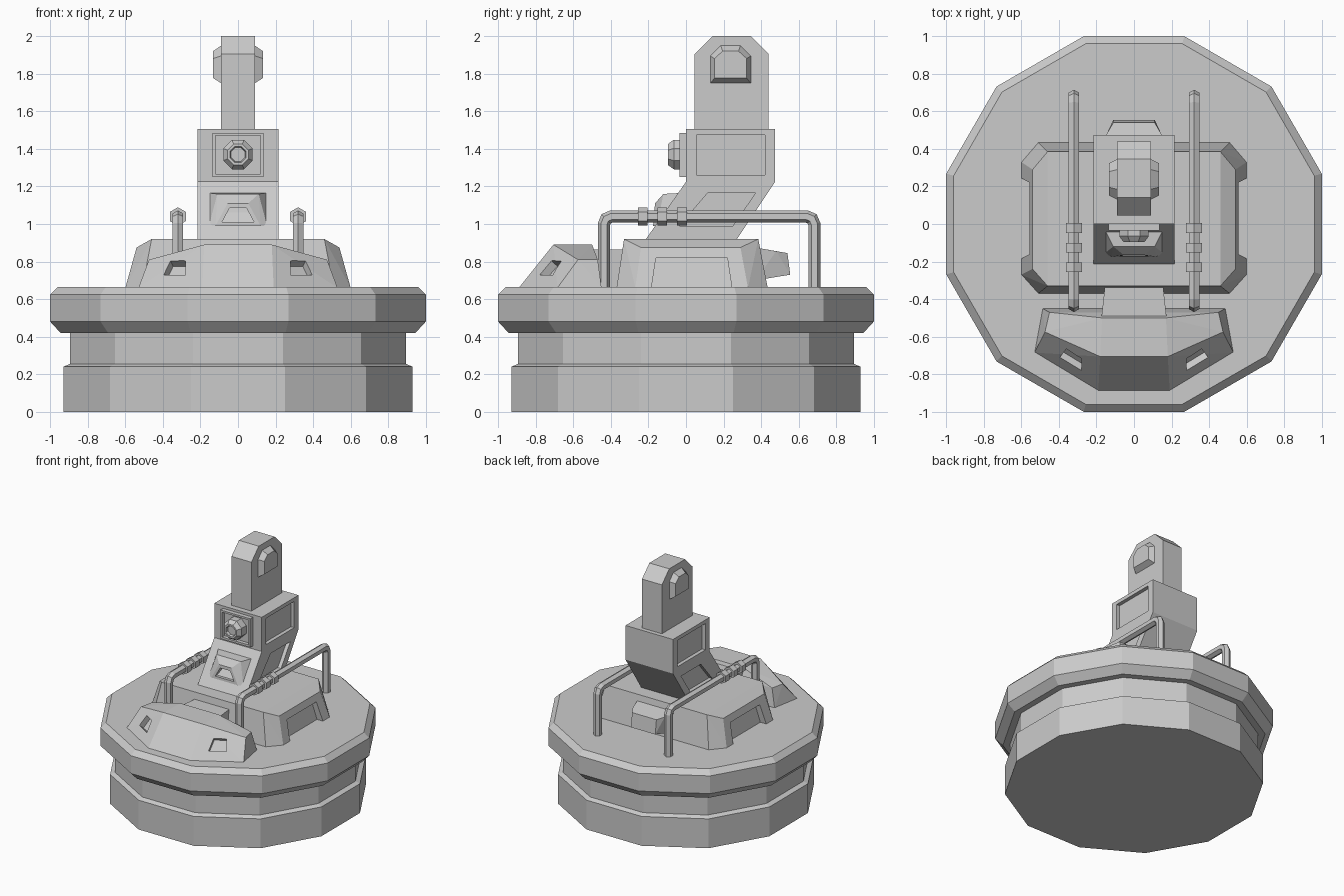
import bpy, bmesh, math
from mathutils import Vector

if "Cube" in bpy.data.objects:
    bpy.data.objects.remove(bpy.data.objects["Cube"])


def finish(name, bm):
    bmesh.ops.recalc_face_normals(bm, faces=bm.faces)
    me = bpy.data.meshes.new(name)
    bm.to_mesh(me)
    bm.free()
    ob = bpy.data.objects.new(name, me)
    bpy.context.collection.objects.link(ob)
    return ob


def flip(pts):
    return [(-x, y, z) for x, y, z in pts]


def hull(name, pts):
    """Convex solid around a few points."""
    bm = bmesh.new()
    for p in pts:
        bm.verts.new(p)
    r = bmesh.ops.convex_hull(bm, input=bm.verts)
    junk = [v for v in r["geom_interior"] if isinstance(v, bmesh.types.BMVert)]
    bmesh.ops.delete(bm, geom=junk, context='VERTS')
    bmesh.ops.dissolve_limit(bm, angle_limit=0.01, verts=bm.verts, edges=bm.edges)
    return finish(name, bm)


def sym(name, half):
    return hull(name, half + flip(half))


def loft(name, rings):
    """Skin closed rings and cap both ends."""
    bm = bmesh.new()
    vs = [[bm.verts.new(p) for p in r] for r in rings]
    n = len(rings[0])
    for a, b in zip(vs, vs[1:]):
        for i in range(n):
            j = (i + 1) % n
            bm.faces.new((a[i], a[j], b[j], b[i]))
    bm.faces.new(vs[0])
    bm.faces.new(vs[-1])
    return finish(name, bm)


def prism(name, profile, x):
    """Extrude a (y, z) profile across the width."""
    return loft(name, [[(s * x, y, z) for y, z in profile] for s in (-1, 1)])


def cut(ob, pts, out, inn, sides=(1, -1)):
    """Sink a recess: outline pts pushed out and in along two vectors."""
    solid = [tuple(Vector(p) + Vector(v)) for v in (out, inn) for p in pts]
    for s in sides:
        c = hull("cutter", solid if s > 0 else flip(solid))
        c.hide_render = True
        m = ob.modifiers.new("recess", 'BOOLEAN')
        m.operation, m.solver, m.object = 'DIFFERENCE', 'EXACT', c
        bpy.context.view_layer.objects.active = ob
        bpy.ops.object.modifier_apply(modifier=m.name)
        bpy.data.objects.remove(c)


def sweep(name, path, r, x):
    """Six-sided tube along a (y, z) path at the given x."""
    P = [Vector(p) for p in path]
    rings = []
    for i, p in enumerate(P):
        d1 = (P[i] - P[i - 1]).normalized() if i else (P[1] - P[0]).normalized()
        d2 = (P[i + 1] - P[i]).normalized() if i < len(P) - 1 else d1
        t = (d1 + d2).normalized()
        nrm = Vector((-t.y, t.x)) / t.dot(d1)
        ring = []
        for k in range(6):
            a = math.radians(60 * k)
            q = p + nrm * r * math.cos(a)
            ring.append((x + r * math.sin(a), q.x, q.y))
        rings.append(ring)
    return loft(name, rings)


# Twelve-sided stepped base
profile = [(.93, 0), (.93, .24), (.895, .255), (.895, .42), (.945, .42),
           (1, .48), (1, .625), (.96, .665)]
loft("base", [[(w / math.cos(math.radians(15)) * math.cos(math.radians(15 + 30 * k)),
                w / math.cos(math.radians(15)) * math.sin(math.radians(15 + 30 * k)), z)
               for k in range(12)] for w, z in profile])

# Central housing with side recesses
housing = sym("housing", [(.51, -.37, .66), (.6, -.27, .66), (.6, .33, .66), (.51, .435, .66),
                          (.46, -.33, .92), (.54, -.24, .875), (.54, .29, .875), (.46, .385, .92)])
cut(housing, [(.6, -.19, .62), (.6, .25, .62), (.555, .22, .82), (.555, -.16, .82)],
    (.1, 0, 0), (-.045, 0, 0))

# Front pod with two vents
pod = sym("front_pod", [(.19, -.89, .66), (.53, -.685, .66), (.487, -.45, .66), (.17, -.485, .66),
                        (.18, -.706, .89), (.474, -.575, .81), (.45, -.47, .81), (.17, -.5, .89)])
cut(pod, [(.28, -.715, .8), (.36, -.665, .8), (.395, -.71, .725), (.28, -.78, .725)],
    (.025, -.05, .05), (-.015, .03, -.025))

# Pod connector and rear vent block
sym("pod_connector", [(.175, -.51, .66), (.175, -.51, .865), (.155, -.33, .66), (.155, -.33, .865)])
sym("rear_block", [(.17, .37, .70), (.17, .37, .875), (.145, .48, .855),
                   (.11, .54, .845), (.11, .555, .73)])

# Leaning tower with recessed panels
tower = prism("tower", [(-.22, .91), (.265, .91), (.475, 1.225), (.475, 1.505),
                        (0, 1.505), (0, 1.225)], .215)
cut(tower, [(.215, .055, 1.26), (.215, .42, 1.26), (.215, .42, 1.475), (.215, .055, 1.475)],
    (.05, 0, 0), (-.03, 0, 0))
cut(tower, [(.215, -.035, .99), (.215, .25, .99), (.215, .37, 1.165), (.215, .115, 1.165)],
    (.05, 0, 0), (-.03, 0, 0))

# Framed sensor on the tower front
frame = sym("sensor_frame", [(.135, .01, 1.25), (.135, .01, 1.485),
                             (.135, -.035, 1.25), (.135, -.035, 1.485)])
cut(frame, [(x, -.035, z) for x in (-.12, .12) for z in (1.267, 1.47)],
    (0, -.05, 0), (0, .03, 0), (1,))


def octagon(r, y):
    return [(r * math.cos(math.radians(22.5 + 45 * k)), y,
             1.37 + r * math.sin(math.radians(22.5 + 45 * k))) for k in range(8)]


loft("sensor_lens", [octagon(r, y) for r, y in
                     [(.085, .005), (.085, -.065), (.06, -.097), (.045, -.097), (.04, -.075)]])

# Hooded port on the slanted face
hood = sym("hooded_port", [(.155, -.03, 1.165), (.155, -.155, .99), (.11, -.12, 1.16),
                           (.055, -.165, 1.11), (.12, -.175, .99)])
cut(hood, [(.045, -.16, 1.085), (-.045, -.16, 1.085), (-.085, -.175, 1.01), (.085, -.175, 1.01)],
    (0, -.05, 0), (0, .05, 0), (1,))

# Head with side caps
prism("head", [(.045, 1.5), (.44, 1.5), (.44, 1.905), (.345, 2), (.14, 2), (.045, 1.905)], .09)
ear = [(.13, 1.75), (.345, 1.75), (.345, 1.895), (.29, 1.95), (.185, 1.95), (.13, 1.895)]
for side, s in (("left", -1), ("right", 1)):
    loft(side + "_head_cap", [
        [(s * .08, y, z) for y, z in ear],
        [(s * .09, y, z) for y, z in ear],
        [(s * .132, .2375 + (y - .2375) * .8, 1.845 + (z - 1.845) * .72) for y, z in ear]])

# Handrails and their clamps
rail = [(-.437, .655), (-.437, 1.0), (-.425, 1.028), (-.397, 1.04),
        (.643, 1.04), (.671, 1.028), (.683, 1.0), (.683, .655)]
for side, x in (("left", -.32), ("right", .32)):
    sweep(side + "_rail", rail, .032, x)
    for y in (-.23, -.126, -.022):
        sweep(side + "_rail_clamp", [(y - .026, 1.04), (y + .026, 1.04)], .049, x)
